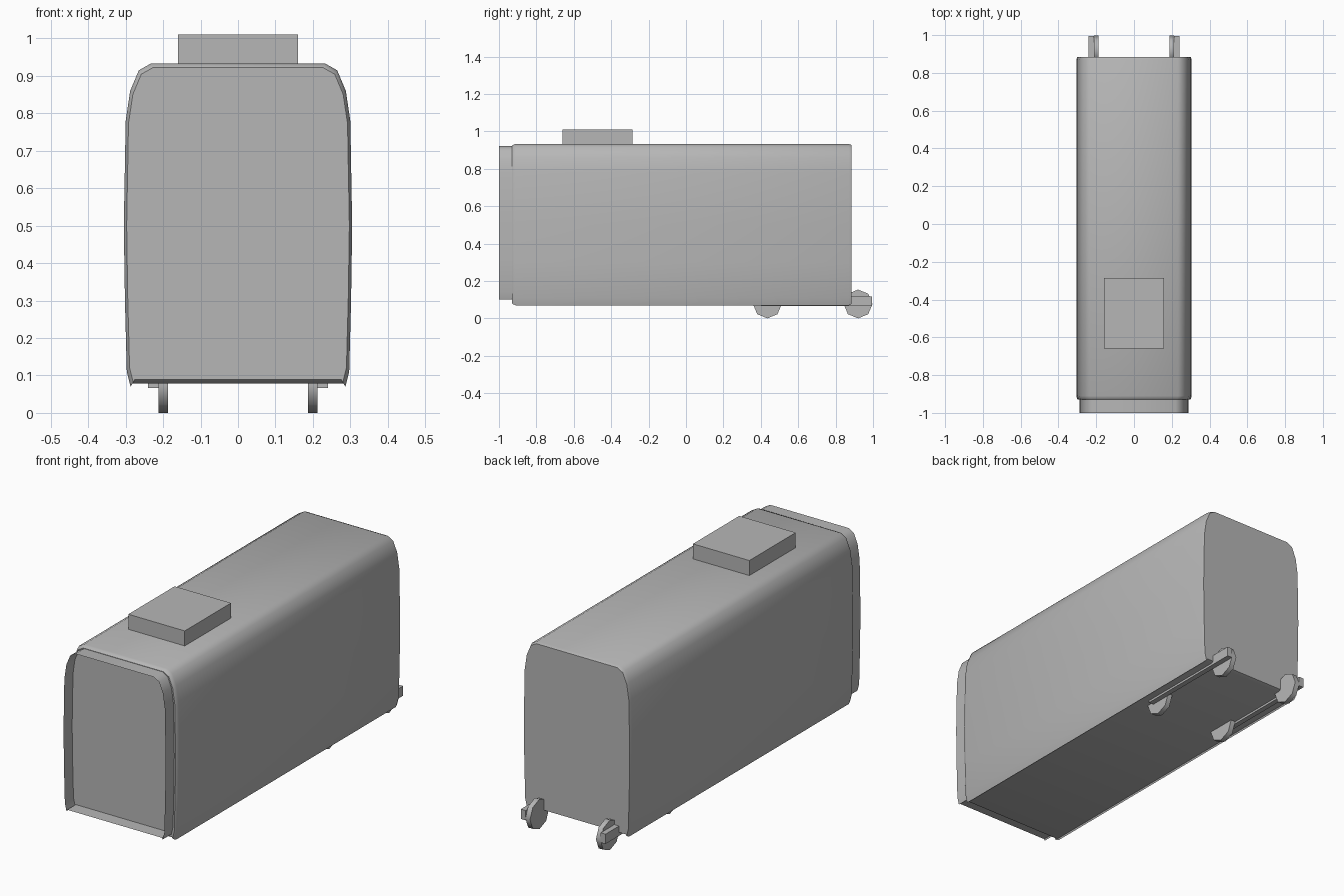
import bpy, bmesh
from math import radians, pi
from mathutils import Matrix

cube = bpy.data.objects.get("Cube")
if cube:
    bpy.data.objects.remove(cube, do_unlink=True)

grey = bpy.data.materials.new("plain grey")
grey.use_nodes = True
grey.diffuse_color = (0.47, 0.47, 0.47, 1)
grey.node_tree.nodes["Principled BSDF"].inputs["Base Color"].default_value = grey.diffuse_color


def finish(name, bm, angle=None):
    """Turn a bmesh into a named object, optionally smooth below an angle."""
    bmesh.ops.recalc_face_normals(bm, faces=bm.faces)
    mesh = bpy.data.meshes.new(name)
    bm.to_mesh(mesh)
    bm.free()
    mesh.materials.append(grey)
    obj = bpy.data.objects.new(name, mesh)
    bpy.context.collection.objects.link(obj)
    if angle:
        bpy.ops.object.select_all(action="DESELECT")
        obj.select_set(True)
        bpy.context.view_layer.objects.active = obj
        bpy.ops.object.shade_smooth_by_angle(angle=radians(angle))
    return obj


def box(name, low, high):
    bm = bmesh.new()
    bmesh.ops.create_cube(bm, size=1)
    for v in bm.verts:
        v.co = [a + (c + 0.5) * (b - a) for a, b, c in zip(low, high, v.co)]
    return finish(name, bm)


def loft(name, section, stations, caps):
    """Sweep a section along y; each station is (y, scale, centre height)."""
    bm = bmesh.new()
    rings = [[bm.verts.new((x * s, y, mid + (z - 0.5) * s)) for x, z in section]
             for y, s, mid in stations]
    for a, b in zip(rings, rings[1:]):
        for i in range(len(a)):
            bm.faces.new((a[i - 1], a[i], b[i], b[i - 1]))
    if caps:
        bm.faces.new(rings[0])
        bm.faces.new(rings[-1])
    return finish(name, bm, 40)


# Bulged half section from roof to sill, mirrored to the other side
half = [(0.233, 0.933), (0.265, 0.915), (0.288, 0.86), (0.300, 0.78), (0.305, 0.5),
        (0.302, 0.3), (0.297, 0.11), (0.287, 0.07), (0.283, 0.078)]
section = half + [(-x, z) for x, z in reversed(half)]

# Body with softened ends
loft("body_shell", section,
     [(-0.93, 0.975, 0.5), (-0.924, 0.988, 0.5), (-0.91, 1, 0.5),
      (0.87, 1, 0.5), (0.885, 0.985, 0.5)], True)

# Open collar around the recessed front panel
loft("front_collar", section, [(-1, 0.95, 0.509), (-0.925, 0.95, 0.509)], False)

# Roof unit
box("roof_unit", (-0.16, -0.66, 0.92), (0.16, -0.285, 1.01))

# Rails and eight-sided wheels
for side, label in ((1, "left"), (-1, "right")):
    x1, x2 = sorted((side * 0.213, side * 0.24))
    box(label + "_rail", (x1, 0.40, 0.067), (x2, 0.995, 0.117))
    for place, y in (("rear", 0.92), ("middle", 0.435)):
        bm = bmesh.new()
        bmesh.ops.create_cone(bm, cap_ends=True, segments=8, radius1=0.077,
                              radius2=0.077, depth=0.026)
        bm.transform(Matrix.Translation((side * 0.2, y, 0.077)) @ Matrix.Rotation(pi / 2, 4, "Y"))
        finish(f"{place}_{label}_wheel", bm, 50)
